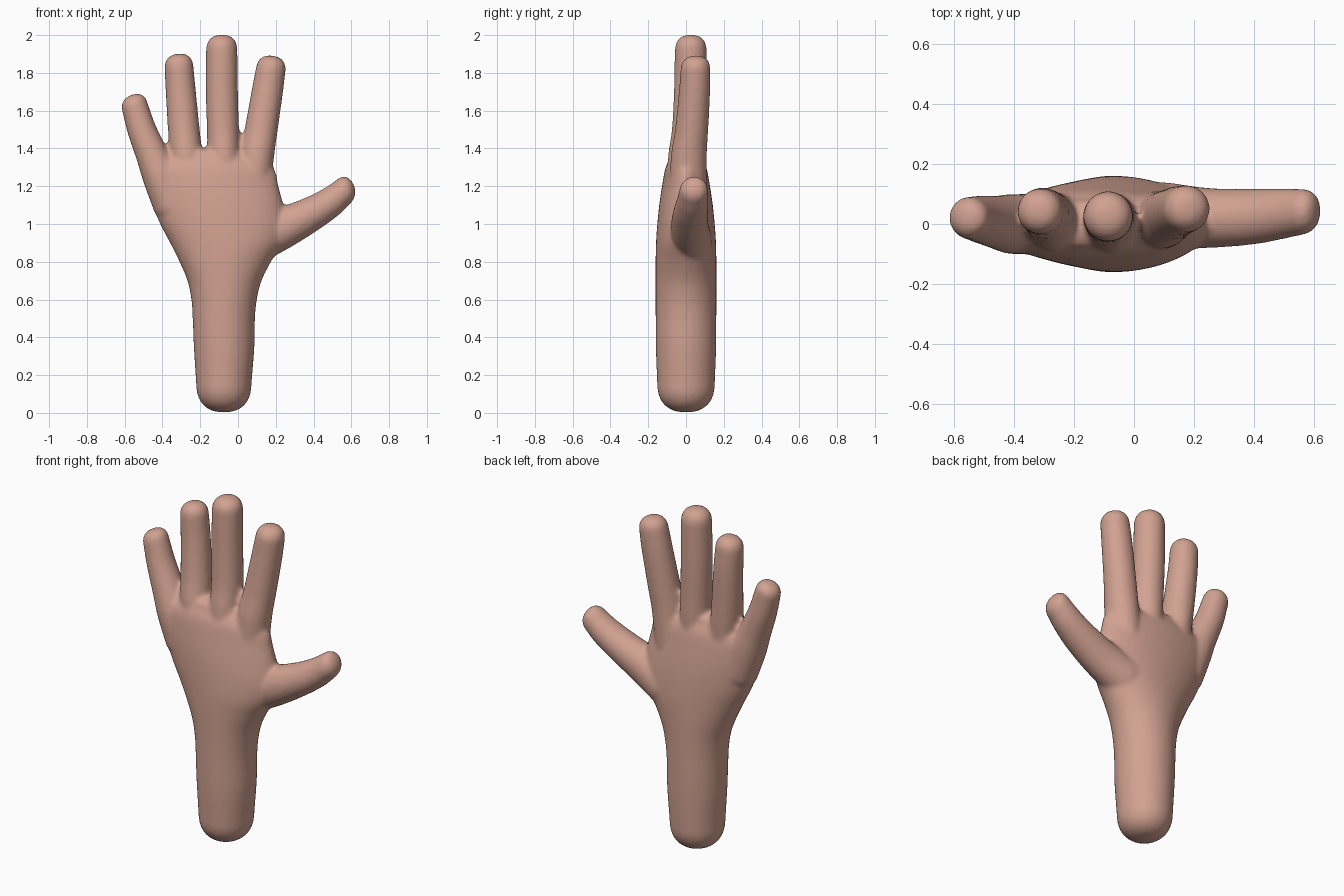
import bpy, bmesh, math
from mathutils import Vector

if "Cube" in bpy.data.objects:
    bpy.data.objects.remove(bpy.data.objects["Cube"])

skin = bpy.data.materials.new("skin")
skin.diffuse_color = (0.64, 0.36, 0.285, 1)
skin.use_nodes = True
skin.node_tree.nodes["Principled BSDF"].inputs["Base Color"].default_value = skin.diffuse_color

SIDES = 40


def spline(stations, steps=6):
    """Catmull-Rom interpolation through (x, y, z, half_width, half_depth)."""
    p = [Vector(s) for s in stations]
    p = [2 * p[0] - p[1]] + p + [2 * p[-1] - p[-2]]
    out = []
    for i in range(1, len(p) - 2):
        a, b, c, d = p[i - 1:i + 3]
        for k in range(steps):
            t = k / steps
            out.append(0.5 * (2 * b + (c - a) * t + (2 * a - 5 * b + 4 * c - d) * t ** 2
                              + (3 * b - a - 3 * c + d) * t ** 3))
    out.append(p[-2])
    return out


def cap(station, direction, length, power):
    """Rounded end made of shrinking rings."""
    rings = []
    for k in range(1, 11):
        u = k / 10 * math.radians(88)
        reach = math.sin(u) ** (2 / power) * length
        s = math.cos(u) ** (2 / power)
        c = Vector(station[:3]) + direction * reach
        rings.append(Vector((*c, station[3] * s, station[4] * s)))
    return rings


def loft(name, stations, start_len, end_len, power=2.4):
    """Closed tube of elliptical rings with rounded ends."""
    path = spline(stations)
    axis = (Vector(path[-1][:3]) - Vector(path[0][:3])).normalized()
    if name == "palm":
        axis = Vector((0, 0, 1))
    tip = (Vector(path[-1][:3]) - Vector(path[-4][:3])).normalized()
    if name == "palm":
        tip = axis
    side = Vector((axis.z, 0, -axis.x)).normalized()
    rings = (cap(path[0], -axis, start_len, power)[::-1] + path
             + cap(path[-1], tip, end_len, power))
    bm = bmesh.new()
    loops = []
    for r in rings:
        loop = []
        for k in range(SIDES):
            a = 2 * math.pi * k / SIDES
            loop.append(bm.verts.new(Vector(r[:3]) + side * (r[3] * math.cos(a))
                                     + Vector((0, r[4] * math.sin(a), 0))))
        loops.append(loop)
    for lo, hi in zip(loops, loops[1:]):
        for k in range(SIDES):
            n = (k + 1) % SIDES
            bm.faces.new((lo[k], lo[n], hi[n], hi[k]))
    bm.faces.new(loops[0][::-1])
    bm.faces.new(loops[-1])
    bmesh.ops.recalc_face_normals(bm, faces=bm.faces)
    mesh = bpy.data.meshes.new(name)
    bm.to_mesh(mesh)
    bm.free()
    mesh.materials.append(skin)
    obj = bpy.data.objects.new(name, mesh)
    bpy.context.collection.objects.link(obj)
    return obj


# Wrist and palm: (z, left edge, right edge, half depth)
outline = [(0.16, -0.222, 0.072, 0.153), (0.35, -0.234, 0.087, 0.16), (0.5, -0.24, 0.09, 0.161),
           (0.6, -0.247, 0.1, 0.161), (0.7, -0.268, 0.125, 0.161), (0.8, -0.31, 0.175, 0.161),
           (0.9, -0.36, 0.235, 0.159), (1.0, -0.413, 0.255, 0.152), (1.1, -0.453, 0.24, 0.142),
           (1.2, -0.488, 0.215, 0.127), (1.3, -0.495, 0.185, 0.108), (1.36, -0.39, 0.06, 0.08)]
palm = loft("palm", [((l + r) / 2, 0.0, z, (r - l) / 2, d) for z, l, r, d in outline], 0.157, 0.04)

# Fingers and thumb
parts = [
    palm,
    loft("little_finger", [(-0.35, 0.0, 1.1, 0.1, 0.1), (-0.405, 0.0, 1.25, 0.1, 0.1),
                           (-0.452, 0.005, 1.36, 0.087, 0.09), (-0.51, 0.015, 1.5, 0.077, 0.08),
                           (-0.546, 0.02, 1.62, 0.071, 0.071)], 0.05, 0.066),
    loft("ring_finger", [(-0.25, 0.0, 1.2, 0.085, 0.1), (-0.273, 0.01, 1.36, 0.086, 0.098),
                         (-0.287, 0.025, 1.5, 0.084, 0.088), (-0.303, 0.04, 1.7, 0.08, 0.081),
                         (-0.312, 0.042, 1.825, 0.077, 0.077)], 0.05, 0.077),
    loft("middle_finger", [(-0.075, 0.0, 1.2, 0.085, 0.1), (-0.076, 0.005, 1.36, 0.086, 0.1),
                           (-0.08, 0.015, 1.5, 0.085, 0.09), (-0.085, 0.022, 1.7, 0.085, 0.086),
                           (-0.086, 0.025, 1.92, 0.083, 0.084)], 0.05, 0.082),
    loft("index_finger", [(0.075, 0.01, 1.15, 0.095, 0.1), (0.1, 0.015, 1.36, 0.091, 0.095),
                          (0.123, 0.03, 1.5, 0.087, 0.088), (0.155, 0.045, 1.7, 0.083, 0.083),
                          (0.173, 0.05, 1.815, 0.079, 0.079)], 0.05, 0.077),
    loft("thumb", [(0.1, 0.03, 0.915, 0.12, 0.11), (0.25, 0.02, 0.985, 0.108, 0.1),
                   (0.4, 0.025, 1.06, 0.09, 0.093), (0.5, 0.035, 1.122, 0.08, 0.084),
                   (0.555, 0.04, 1.168, 0.073, 0.077)], 0.05, 0.072),
]

# Blend all parts into one continuous skin
bpy.ops.object.select_all(action='DESELECT')
for p in parts:
    p.select_set(True)
bpy.context.view_layer.objects.active = palm
bpy.ops.object.join()
palm.name = "hand"
remesh = palm.modifiers.new("blend", 'REMESH')
remesh.mode = 'VOXEL'
remesh.voxel_size = 0.012
remesh.use_smooth_shade = True
soften = palm.modifiers.new("soften", 'SMOOTH')
soften.factor = 0.5
soften.iterations = 8
for m in ("blend", "soften"):
    bpy.ops.object.modifier_apply(modifier=m)
palm.data.materials.clear()
palm.data.materials.append(skin)
bpy.ops.object.shade_smooth()
